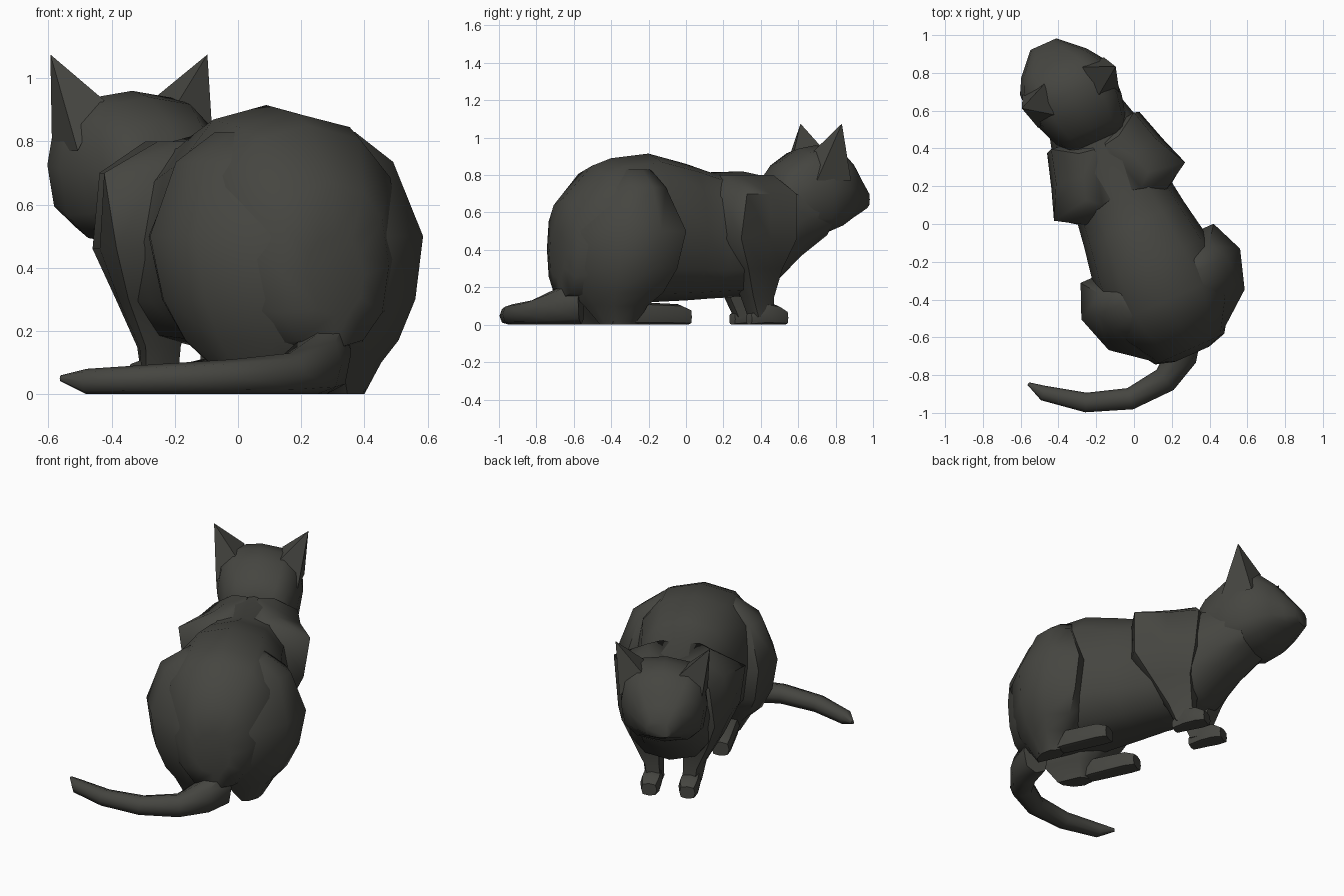
import bpy, bmesh, math
from mathutils import Vector

if "Cube" in bpy.data.objects:
    bpy.data.objects.remove(bpy.data.objects["Cube"])

TURN = math.radians(24)  # the crouching cat is built straight, then turned

fur = bpy.data.materials.new("charcoal fur")
fur.diffuse_color = (0.06, 0.06, 0.052, 1)
fur.use_nodes = True
fur.node_tree.nodes["Principled BSDF"].inputs["Base Color"].default_value = fur.diffuse_color


def make(name, bm, turned=True, mirrored=False, angle=55):
    bmesh.ops.recalc_face_normals(bm, faces=bm.faces)
    mesh = bpy.data.meshes.new(name)
    bm.to_mesh(mesh)
    bm.free()
    mesh.materials.append(fur)
    ob = bpy.data.objects.new(name, mesh)
    bpy.context.collection.objects.link(ob)
    if turned:
        ob.rotation_euler.z = TURN
    bpy.ops.object.select_all(action='DESELECT')
    ob.select_set(True)
    bpy.context.view_layer.objects.active = ob
    bpy.ops.object.shade_smooth_by_angle(angle=math.radians(angle))
    if mirrored:
        ob.modifiers.new("Mirror", 'MIRROR')
    return ob


def loft(name, rings, **kw):
    """Skin a list of equal-length point rings and cap both ends."""
    bm = bmesh.new()
    loops = [[bm.verts.new(p) for p in ring] for ring in rings]
    n = len(loops[0])
    for a, b in zip(loops, loops[1:]):
        for i in range(n):
            j = (i + 1) % n
            bm.faces.new((a[i], a[j], b[j], b[i]))
    bm.faces.new(loops[0])
    bm.faces.new(loops[-1])
    return make(name, bm, **kw)


def oval(centre, side, up, n=12, power=1.0):
    pts = []
    for i in range(n):
        t = 2 * math.pi * i / n
        c, s = math.sin(t), math.cos(t)
        c = math.copysign(abs(c) ** power, c)
        s = math.copysign(abs(s) ** power, s)
        pts.append(Vector(centre) + Vector(side) * c + Vector(up) * s)
    return pts


def lengthwise(sections, cx=0, lean=0, n=12, power=1.0):
    """Rings across the body from (y, bottom, top, half width)."""
    return [oval((cx + lean * (y - 0.5), y, (b + t) / 2), (w, 0, 0),
                 (0, 0, (t - b) / 2), n, power) for y, b, t, w in sections]


def stacked(outline, levels):
    """One outline resized at each height: (z, x0, x1, y0, y1, front width)."""
    return [[Vector((x0 + u * (x1 - x0) * (f if v > 0.5 else 1),
                     y0 + v * (y1 - y0), z)) for u, v in outline]
            for z, x0, x1, y0, y1, f in levels]


# Torso, running from rump to neck
loft("torso", lengthwise([
    (-0.755, 0.25, 0.50, 0.10), (-0.725, 0.14, 0.67, 0.20),
    (-0.55, 0.11, 0.85, 0.32), (-0.44, 0.11, 0.89, 0.345),
    (-0.22, 0.12, 0.915, 0.33), (0.0, 0.13, 0.86, 0.29),
    (0.14, 0.14, 0.815, 0.27), (0.33, 0.15, 0.82, 0.28),
    (0.48, 0.21, 0.79, 0.255), (0.62, 0.34, 0.81, 0.215),
    (0.78, 0.46, 0.80, 0.19)], power=0.85))

# Head with tapering muzzle, looking slightly to one side
loft("head", lengthwise([
    (0.48, 0.50, 0.79, 0.16), (0.55, 0.50, 0.87, 0.20),
    (0.66, 0.48, 0.94, 0.235), (0.77, 0.47, 0.96, 0.25),
    (0.87, 0.51, 0.94, 0.24), (0.95, 0.56, 0.87, 0.19),
    (1.01, 0.59, 0.79, 0.13), (1.065, 0.62, 0.72, 0.075)],
    lean=-0.09, power=0.72))

# Ears: broad four-sided points that run down into the cheeks
bm = bmesh.new()
base = [bm.verts.new(p) for p in ((0.13, 0.70, 0.93), (0.11, 0.87, 0.93),
                                  (0.235, 0.87, 0.77), (0.235, 0.67, 0.77))]
tip = bm.verts.new((0.272, 0.80, 1.075))
bm.faces.new(base)
for i in range(4):
    bm.faces.new((base[i], base[(i + 1) % 4], tip))
ears = make("ears", bm, mirrored=True, angle=30)
ears.location = (-0.02, -0.008, 0)

# Haunches
thigh = [(0.30, 1.0), (0.83, 1.0), (1.0, 0.69), (0.85, 0.33),
         (0.42, 0.07), (0.0, 0.0), (0.0, 0.8)]
loft("haunches", stacked(thigh, [
    (0.83, 0.05, 0.24, -0.50, -0.30, 1), (0.735, 0.05, 0.375, -0.58, -0.26, 1),
    (0.50, 0.02, 0.46, -0.745, -0.17, 1), (0.30, 0.02, 0.425, -0.735, -0.21, 1),
    (0.17, 0.03, 0.36, -0.69, -0.27, 1), (0.10, 0.08, 0.29, -0.63, -0.34, 1),
    (0.0, 0.13, 0.23, -0.56, -0.38, 1)]), mirrored=True)

# Hind feet, flat on the ground
loft("hind_feet", lengthwise([
    (-0.52, 0.0, 0.10, 0.03), (-0.35, 0.0, 0.12, 0.055),
    (-0.13, 0.0, 0.11, 0.06), (-0.07, 0.0, 0.085, 0.05)],
    cx=0.185, n=8, power=0.6), mirrored=True)

# Front legs: flared at the back of the shoulder, blending forward to the neck
blade = [(0.0, 0.05), (0.55, 0.0), (1.0, 0.2), (0.92, 0.6),
         (0.72, 1.0), (0.0, 0.95)]
loft("front_legs", stacked(blade, [
    (0.80, 0.03, 0.18, 0.16, 0.46, 0.8), (0.70, 0.06, 0.38, 0.10, 0.54, 0.78),
    (0.46, 0.07, 0.345, 0.08, 0.53, 1), (0.30, 0.07, 0.27, 0.19, 0.47, 1),
    (0.15, 0.07, 0.18, 0.28, 0.45, 1), (0.04, 0.06, 0.16, 0.33, 0.45, 1)]),
    mirrored=True)

# Front paws
loft("front_paws", lengthwise([
    (0.32, 0.0, 0.06, 0.04), (0.40, 0.0, 0.12, 0.055),
    (0.48, 0.0, 0.105, 0.06), (0.53, 0.0, 0.075, 0.045)],
    cx=0.11, n=8, power=0.6), mirrored=True)

# Tail curling round on the ground: (x, y, half width, height)
path = [(0.28, -0.56, 0.08, 0.26), (0.25, -0.70, 0.085, 0.19),
        (0.165, -0.825, 0.07, 0.13), (-0.02, -0.925, 0.058, 0.11),
        (-0.255, -0.945, 0.052, 0.095), (-0.48, -0.895, 0.04, 0.08),
        (-0.56, -0.845, 0.008, 0.06)]
rings = []
for i, (x, y, w, h) in enumerate(path):
    a, b = path[max(i - 1, 0)], path[min(i + 1, len(path) - 1)]
    d = Vector((b[0] - a[0], b[1] - a[1], 0)).normalized()
    low = 0.04 if i == len(path) - 1 else 0.0
    rings.append(oval((x, y, (h + low) / 2), Vector((d.y, -d.x, 0)) * w,
                      (0, 0, (h - low) / 2), 8, 0.8))
loft("tail", rings, turned=False)
